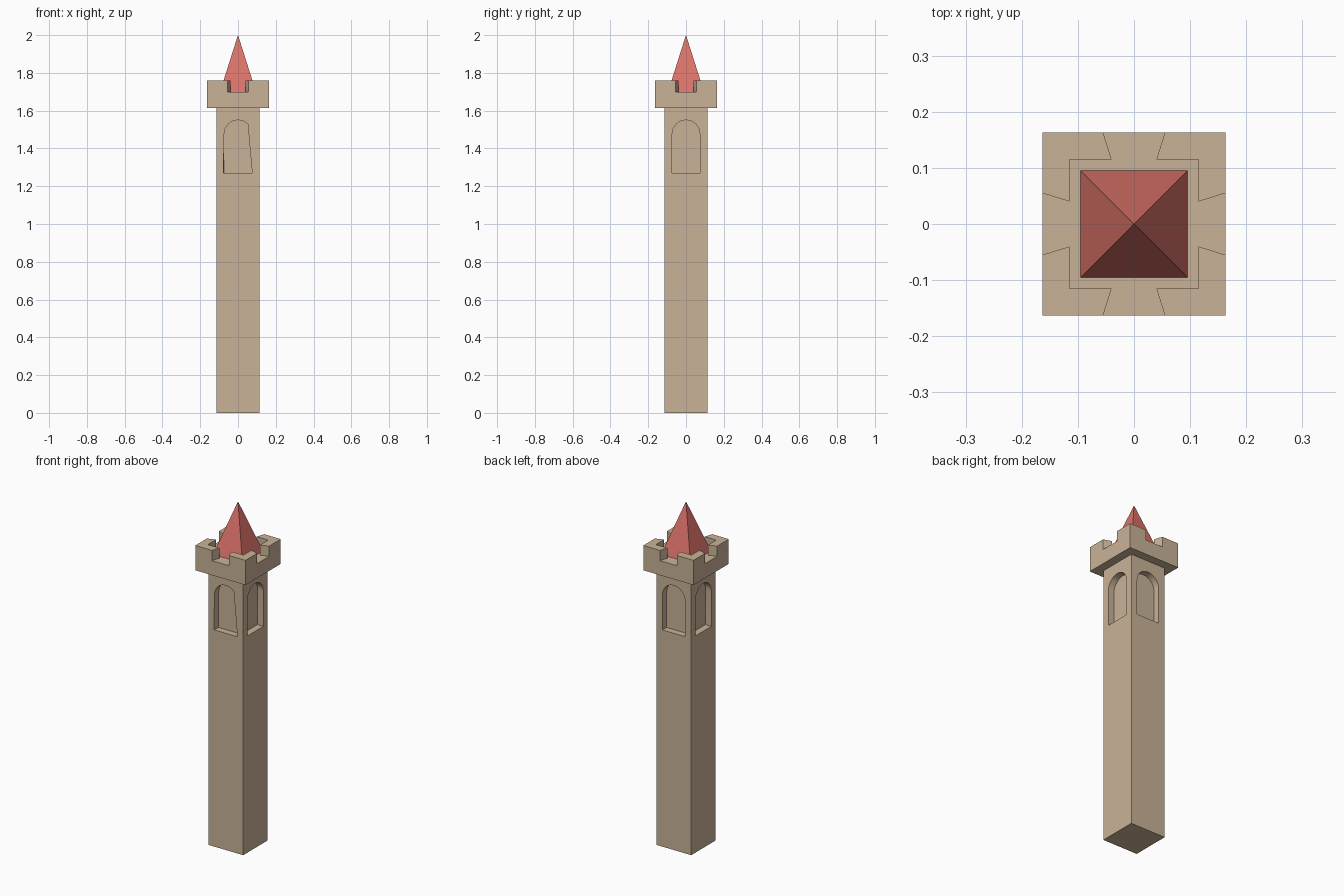
import bpy, bmesh
from math import pi, sin, cos, sqrt, radians
from mathutils import Matrix, Vector

if "Cube" in bpy.data.objects:
    bpy.data.objects.remove(bpy.data.objects["Cube"])


def material(name, rgb):
    m = bpy.data.materials.new(name)
    m.diffuse_color = (*rgb, 1)
    m.use_nodes = True
    m.node_tree.nodes["Principled BSDF"].inputs["Base Color"].default_value = m.diffuse_color
    return m


def make_object(name, bm, mat=None):
    bmesh.ops.recalc_face_normals(bm, faces=bm.faces)
    me = bpy.data.meshes.new(name)
    bm.to_mesh(me)
    bm.free()
    ob = bpy.data.objects.new(name, me)
    bpy.context.collection.objects.link(ob)
    if mat:
        me.materials.append(mat)
    return ob


def loft(bm, loops):
    """Closed solid through loops with equal point counts."""
    rings = [[bm.verts.new(p) for p in loop] for loop in loops]
    n = len(rings[0])
    for a, b in zip(rings, rings[1:]):
        for i in range(n):
            j = (i + 1) % n
            bm.faces.new((a[i], a[j], b[j], b[i]))
    bm.faces.new(rings[0])
    bm.faces.new(rings[-1])


def block(name, half, z0, z1, mat):
    bm = bmesh.new()
    sq = [(-half, -half), (half, -half), (half, half), (-half, half)]
    loft(bm, [[(x, y, z) for x, y in sq] for z in (z0, z1)])
    return make_object(name, bm, mat)


def cut(ob, cutter):
    cutter.hide_render = True
    mod = ob.modifiers.new("cut", 'BOOLEAN')
    mod.operation, mod.solver, mod.object = 'DIFFERENCE', 'EXACT', cutter
    bpy.context.view_layer.objects.active = ob
    bpy.ops.object.modifier_apply(modifier=mod.name)
    bpy.data.objects.remove(cutter)


stone = material("stone", (0.59, 0.45, 0.31))
tile = material("roof_tile", (0.71, 0.17, 0.14))

SHAFT, CROWN, WALL = 0.113, 0.163, 0.115
SILL, SPRING, HALF, DEPTH, SEG = 1.27, 1.477, 0.073, 0.038, 16

# Tower shaft with an arched niche on each side
shaft = block("tower_shaft", SHAFT, 0, 1.615, stone)
arch = [(-HALF, SILL), (HALF, SILL)] + [
    (HALF * cos(pi * i / SEG), SPRING + HALF * sin(pi * i / SEG)) for i in range(SEG + 1)]

# The front niche has a skewed outer edge: its right side is one straight slope
skewed = list(arch)
skewed[0], skewed[1] = (-0.078, SILL), (0.075, SILL)
end = 4
tip = Vector(arch[2 + end])
for i in range(end):
    skewed[2 + i] = tuple(Vector(skewed[1]).lerp(tip, (i + 1) / (end + 1)))

bm = bmesh.new()
for k in range(4):
    rot = Matrix.Rotation(k * pi / 2, 3, 'Z')
    mouth = skewed if k == 0 else arch
    layers = [(mouth, SHAFT + 0.03), (mouth, SHAFT), (arch, SHAFT - DEPTH)]
    loft(bm, [[rot @ Vector((x, -d, z)) for x, z in pts] for pts, d in layers])
cut(shaft, make_object("niche_cutter", bm))

# Crown block hollowed by a tray with four flared notches
crown = block("battlement", CROWN, 1.615, 1.76, stone)
plan = []
for k in range(4):
    rot = Matrix.Rotation(k * pi / 2, 3, 'Z')
    for x, y in [(-WALL, -WALL), (-0.04, -WALL), (-0.0706, -0.213),
                 (0.0706, -0.213), (0.04, -WALL)]:
        plan.append(rot @ Vector((x, y, 0)))
bm = bmesh.new()
loft(bm, [[(p.x, p.y, z) for p in plan] for z in (1.70, 1.85)])
cut(crown, make_object("notch_cutter", bm))

# Pyramid roof
bm = bmesh.new()
bmesh.ops.create_cone(bm, cap_ends=True, segments=4, radius1=0.0955 * sqrt(2), radius2=0,
                      depth=0.30, matrix=Matrix.Translation((0, 0, 1.85)) @ Matrix.Rotation(pi / 4, 4, 'Z'))
bmesh.ops.remove_doubles(bm, verts=bm.verts, dist=1e-5)
make_object("pyramid_roof", bm, tile)

# Smooth the arch curves only
bpy.ops.object.select_all(action='DESELECT')
shaft.select_set(True)
bpy.context.view_layer.objects.active = shaft
bpy.ops.object.shade_smooth_by_angle(angle=radians(25))
